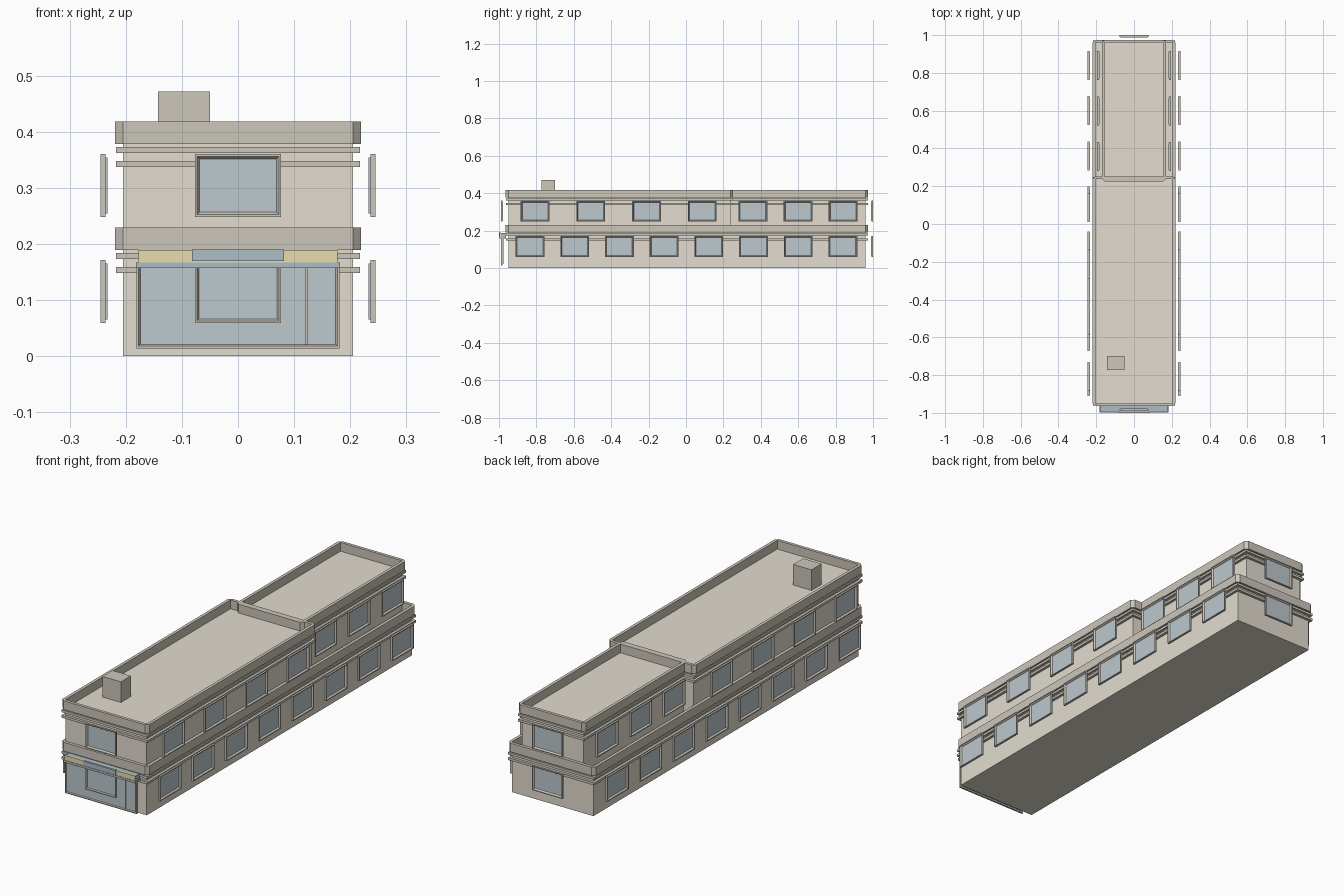
import bpy, bmesh, math
from mathutils import Matrix

if "Cube" in bpy.data.objects:
    bpy.data.objects.remove(bpy.data.objects["Cube"])


def material(name, rgb):
    m = bpy.data.materials.new(name)
    m.diffuse_color = (*rgb, 1)
    m.use_nodes = True
    m.node_tree.nodes["Principled BSDF"].inputs["Base Color"].default_value = m.diffuse_color
    return m


WALL = material("wall_stone", (0.77, 0.72, 0.63))
TRIM = material("trim_stone", (0.61, 0.57, 0.50))
GLASS = material("glass_blue", (0.51, 0.58, 0.62))
BLUE = material("awning_blue", (0.42, 0.51, 0.57))
YELLOW = material("sign_yellow", (0.83, 0.72, 0.42))


def finish(name, bm, mat, matrix=None):
    bmesh.ops.remove_doubles(bm, verts=bm.verts, dist=1e-5)
    bmesh.ops.recalc_face_normals(bm, faces=bm.faces)
    me = bpy.data.meshes.new(name)
    bm.to_mesh(me)
    bm.free()
    me.materials.append(mat)
    ob = bpy.data.objects.new(name, me)
    if matrix is not None:
        ob.matrix_world = matrix
    bpy.context.collection.objects.link(ob)
    return ob


def box(name, x, y, z, mat, matrix=None):
    bm = bmesh.new()
    bmesh.ops.create_cube(bm, size=1)
    for v in bm.verts:
        v.co = [(r[0] + r[1]) / 2 + c * (r[1] - r[0]) for c, r in zip(v.co, (x, y, z))]
    return finish(name, bm, mat, matrix)


def trim_ring(name, hx, y0, y1, z0, z1, out, chamfer):
    """Band around a rectangular block, with optional cut corners."""
    bm = bmesh.new()
    inner, outer = [], []
    for sx, sy, first_x in ((1, 1, True), (-1, 1, False), (-1, -1, True), (1, -1, False)):
        cx, cy = sx * hx, (y1 if sy > 0 else y0)
        near = out - chamfer
        ends = [(cx + sx * out, cy + sy * near), (cx + sx * near, cy + sy * out)]
        outer += ends if first_x else ends[::-1]
        inner += [(cx, cy)] * 2
    loops = [[bm.verts.new((*p, z)) for p in pts]
             for pts, z in ((inner, z0), (outer, z0), (outer, z1), (inner, z1))]
    bridge(bm, loops)
    bmesh.ops.dissolve_degenerate(bm, edges=bm.edges, dist=1e-5)
    return finish(name, bm, TRIM)


def bridge(bm, loops):
    """Close a tube of loops whose cross-section is itself a closed ring."""
    k, n = len(loops), len(loops[0])
    for a in range(k):
        p, q = loops[a], loops[(a + 1) % k]
        for i in range(n):
            j = (i + 1) % n
            bm.faces.new((p[i], p[j], q[j], q[i]))


def frame(name, x0, x1, z0, z1, matrix, mat=TRIM):
    """Rectangular frame in local xz facing -y, with a sloped inner edge."""
    bm = bmesh.new()
    loops = []
    for inset, y in ((0, -0.031), (0, -0.040), (0.004, -0.040), (0.009, -0.032), (0.009, -0.031)):
        loops.append([bm.verts.new((x, y, z)) for x, z in (
            (x0 + inset, z0 + inset), (x1 - inset, z0 + inset),
            (x1 - inset, z1 - inset), (x0 + inset, z1 - inset))])
    bridge(bm, loops)
    return finish(name, bm, mat, matrix)


def window(name, x, y, level, angle):
    """Frame plus pane standing off the wall point (x, y)."""
    m = Matrix.Translation((x, y, level * STOREY)) @ Matrix.Rotation(angle, 4, 'Z')
    frame(name + "_frame", -0.077, 0.077, 0.059, 0.171, m)
    box(name + "_pane", (-0.071, 0.071), (-0.0325, -0.028), (0.065, 0.165), GLASS, m)


STOREY = 0.189
FRONT, MID, BACK = -0.95, 0.238, 0.96
WIDE, NARROW = 0.205, 0.155

# Building blocks with parapets and string courses
for name, hx, y0, y1, level in (("ground_floor", WIDE, FRONT, BACK, 0),
                                ("upper_front", WIDE, FRONT, MID, 1),
                                ("upper_rear", NARROW, MID, BACK, 1)):
    z = level * STOREY
    box(name, (-hx, hx), (y0, y1), (z, z + STOREY), WALL)
    trim_ring(name + "_parapet", hx, y0, y1, z + STOREY, z + 0.229, 0.014, 0.014)
    trim_ring(name + "_upper_band", hx, y0, y1, z + 0.173, z + 0.184, 0.012, 0)
    trim_ring(name + "_lower_band", hx, y0, y1, z + 0.148, z + 0.159, 0.012, 0)

# Side windows, mirrored left and right
rows = [(WIDE, -0.834 + 0.239 * i, 0) for i in range(8)]
rows += [(WIDE, -0.807 + 0.298 * i, 1) for i in range(4)]
rows += [(NARROW, 0.358 + 0.241 * i, 1) for i in range(3)]
for i, (hx, y, level) in enumerate(rows):
    window(f"right_window_{i}", hx, y, level, math.pi / 2)
    window(f"left_window_{i}", -hx, y, level, -math.pi / 2)

# End windows
for level in (0, 1):
    window(f"front_window_{level}", 0, FRONT, level, 0)
    window(f"back_window_{level}", 0, BACK, level, math.pi)

# Shopfront glazing and door division
shop = Matrix.Translation((0, FRONT + 0.001, 0))
frame("shopfront_frame", -0.181, 0.181, 0.014, 0.165, shop)
box("shopfront_glass", (-0.174, 0.174), (-0.036, -0.028), (0.021, 0.158), GLASS, shop)
box("door_post", (0.119, 0.125), (-0.040, -0.031), (0.021, 0.158), TRIM, shop)

# Awning and sign board
box("awning", (-0.182, 0.182), (FRONT - 0.012, -0.998), (0.157, 0.167), BLUE)
box("sign_backing", (-0.177, 0.177), (FRONT - 0.012, -0.990), (0.167, 0.187), BLUE)
box("sign_board", (-0.177, 0.177), (-0.996, -0.990), (0.167, 0.189), YELLOW)
box("sign_panel", (-0.082, 0.082), (-1.0, -0.990), (0.170, 0.190), BLUE)

# Roof vent box
box("roof_vent", (-0.143, -0.05), (-0.772, -0.70), (2 * STOREY, 0.472), TRIM)
